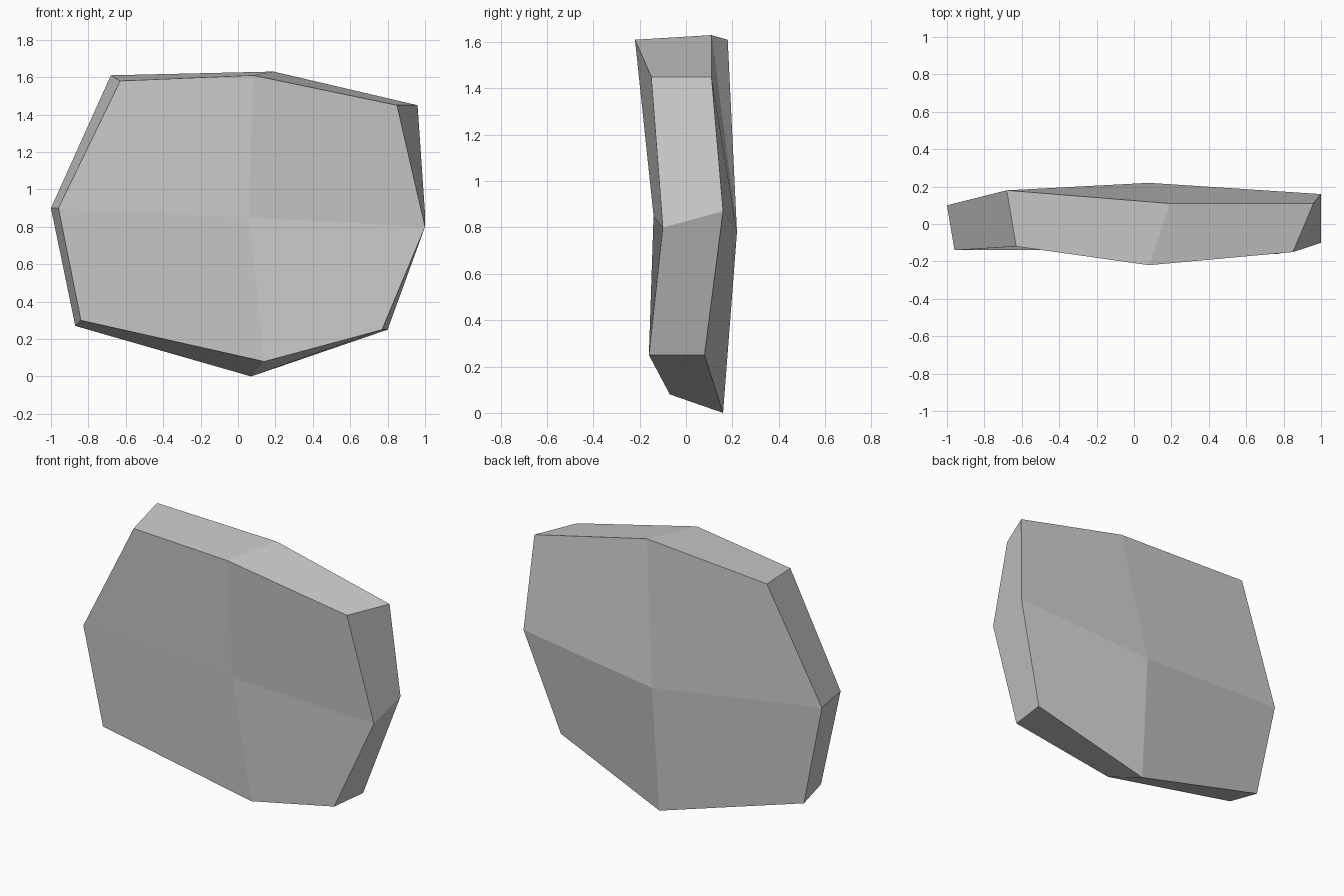
import bpy
import bmesh

# Remove the default cube only
default_cube = bpy.data.objects.get("Cube")
if default_cube:
    bpy.data.objects.remove(default_cube, do_unlink=True)


def make_material(name, color):
    material = bpy.data.materials.new(name)
    material.use_nodes = True
    material.diffuse_color = color
    material.node_tree.nodes["Principled BSDF"].inputs["Base Color"].default_value = color
    return material


# Outlines of the slab, clockwise from the -x corner, and the peak of each face
front_outline = [
    (-.96, -.14, .9), (-.63, -.12, 1.58), (.08, -.22, 1.61), (.85, -.15, 1.45),
    (1, -.1, .8), (.77, -.16, .25), (.14, -.07, .08), (-.84, -.12, .3),
]
back_outline = [
    (-1, .1, .9), (-.68, .18, 1.61), (.19, .11, 1.63), (.96, .11, 1.45),
    (1, .16, .87), (.8, .08, .25), (.07, .16, 0), (-.87, .09, .27),
]
front_peak = (.06, -.14, .85)
back_peak = (.08, .22, .78)


def add_faceted_side(mesh, ring, peak):
    """Close one side with four facets that meet at the peak."""
    centre = mesh.verts.new(peak)
    count = len(ring)
    for start in range(0, count, 2):
        corner = ring[start + 1]
        following = ring[(start + 2) % count]
        mesh.faces.new((centre, ring[start], corner, following))


# Stone slab: two faceted sides joined by a rim
mesh = bmesh.new()
front_ring = [mesh.verts.new(point) for point in front_outline]
back_ring = [mesh.verts.new(point) for point in back_outline]
add_faceted_side(mesh, front_ring, front_peak)
add_faceted_side(mesh, back_ring, back_peak)
for index, vertex in enumerate(front_ring):
    previous = index - 1
    mesh.faces.new((front_ring[previous], vertex, back_ring[index], back_ring[previous]))
bmesh.ops.recalc_face_normals(mesh, faces=mesh.faces)

# Flat shaded object in one stone colour
stone_mesh = bpy.data.meshes.new("stone_slab")
mesh.to_mesh(stone_mesh)
mesh.free()
stone_mesh.materials.append(make_material("stone grey", (.6, .6, .6, 1)))
stone = bpy.data.objects.new("stone_slab", stone_mesh)
bpy.context.collection.objects.link(stone)
